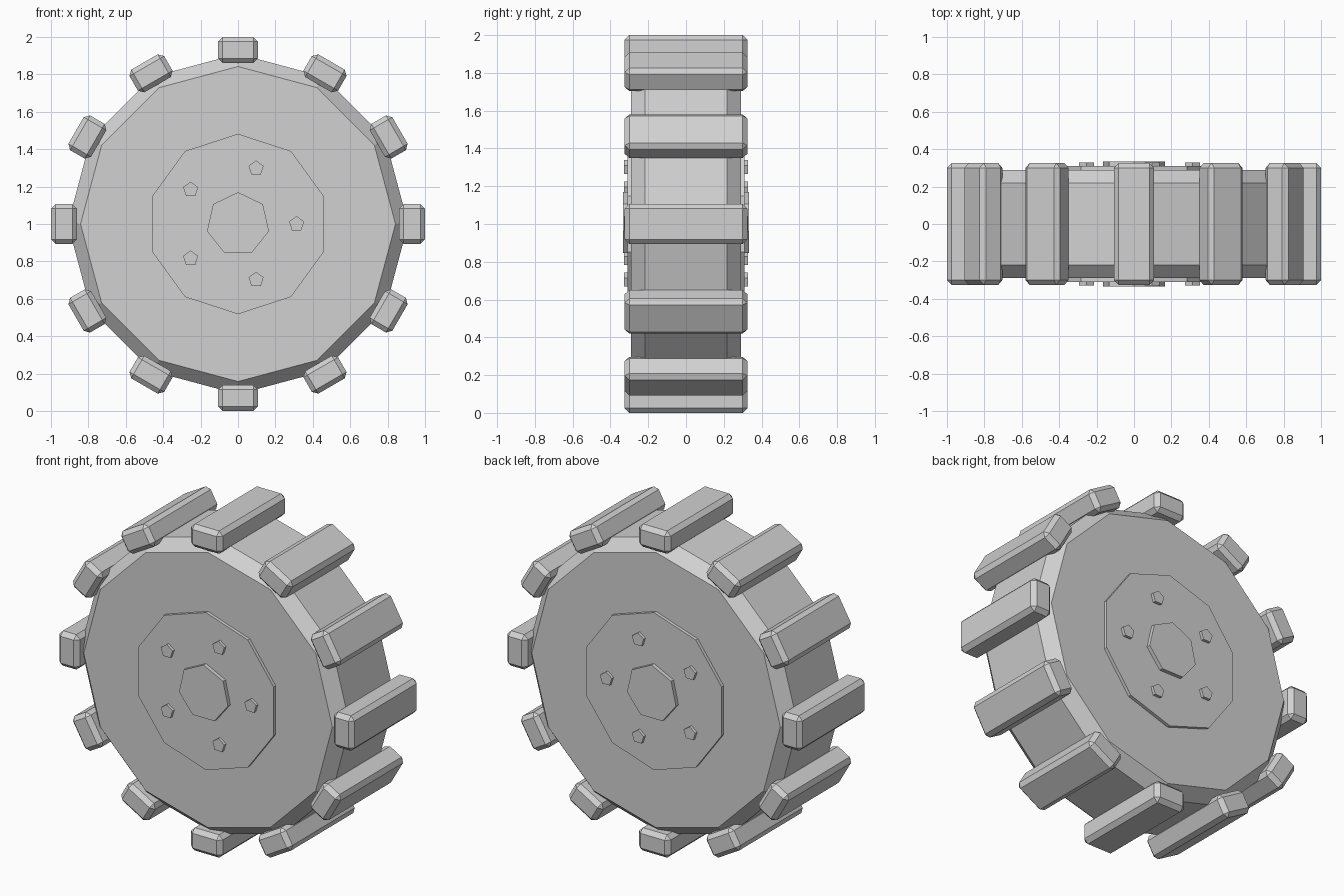
import bpy, bmesh
from math import sin, cos, pi, tau
from mathutils import Matrix

cube = bpy.data.objects.get("Cube")
if cube:
    bpy.data.objects.remove(cube, do_unlink=True)

GREY = (0.64, 0.64, 0.64, 1)
grey = bpy.data.materials.new("plain grey")
grey.use_nodes = True
grey.diffuse_color = GREY
grey.node_tree.nodes["Principled BSDF"].inputs["Base Color"].default_value = GREY


def finish(name, bm):
    bmesh.ops.recalc_face_normals(bm, faces=bm.faces[:])
    mesh = bpy.data.meshes.new(name)
    bm.to_mesh(mesh)
    bm.free()
    mesh.materials.append(grey)
    obj = bpy.data.objects.new(name, mesh)
    bpy.context.collection.objects.link(obj)
    return obj


def turned(name, sides, profile, x=0, z=1):
    """Loft regular polygons, one corner up, through (radius, y) pairs."""
    bm = bmesh.new()
    rings = [[bm.verts.new((x + r * sin(tau * i / sides), y, z + r * cos(tau * i / sides)))
              for i in range(sides)] for r, y in profile]
    for a, b in zip(rings, rings[1:]):
        for i in range(sides):
            j = (i + 1) % sides
            bm.faces.new((a[i], a[j], b[j], b[i]))
    bm.faces.new(rings[0])
    bm.faces.new(rings[-1])
    return finish(name, bm)


# Tyre body with chamfered shoulders
turned("tyre", 12, [(0.842, -0.29), (0.91, -0.218), (0.91, 0.218), (0.842, 0.29)])

# Hub plate, cap and bolts on both sides
for side, label in ((-1, "front"), (1, "back")):
    turned(label + "_hub_plate", 10, [(0.482, side * 0.27), (0.482, side * 0.31)])
    turned(label + "_hub_cap", 7, [(0.17, side * 0.29), (0.17, side * 0.334)])
    for k in range(5):
        a = tau * k / 5
        turned(f"{label}_bolt_{k + 1}", 5, [(0.042, side * 0.29), (0.042, side * 0.328)],
               0.313 * cos(a), 1 + 0.313 * sin(a))

# Bevelled tread blocks around the tyre
for k in range(12):
    bm = bmesh.new()
    bmesh.ops.create_cube(bm, size=1)
    bmesh.ops.scale(bm, vec=(0.214, 0.65, 0.14), verts=bm.verts[:])
    bmesh.ops.bevel(bm, geom=bm.edges[:], offset=0.025, segments=1,
                    affect='EDGES', profile=0.5)
    bmesh.ops.translate(bm, vec=(0, 0, 0.93), verts=bm.verts[:])
    place = Matrix.Translation((0, 0, 1)) @ Matrix.Rotation(k * pi / 6, 4, 'Y')
    bmesh.ops.transform(bm, matrix=place, verts=bm.verts[:])
    finish(f"tread_{k + 1}", bm)
